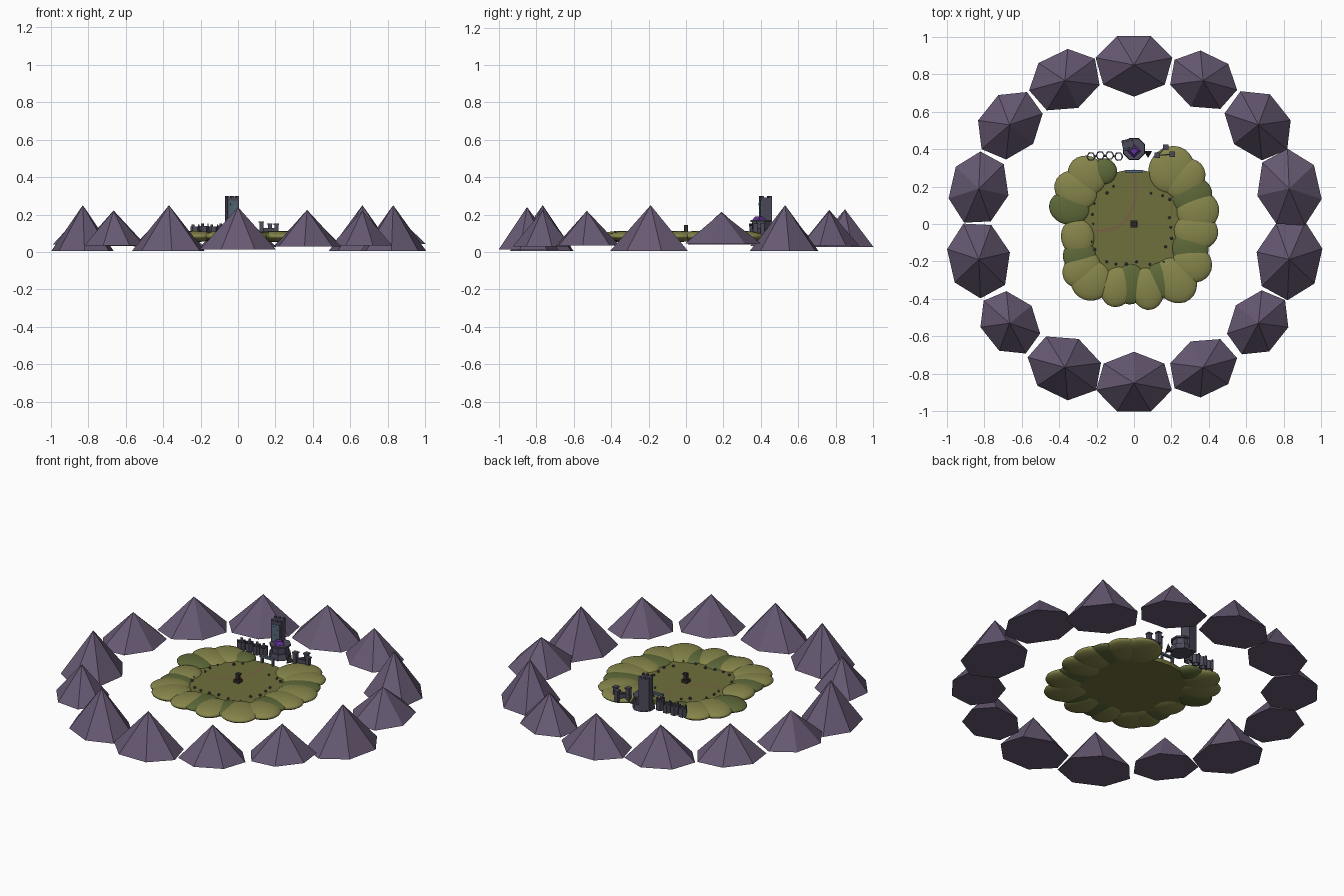
import bpy, bmesh, random
from math import sin, cos, pi, radians
from mathutils import Vector, Matrix

if "Cube" in bpy.data.objects:
    bpy.data.objects.remove(bpy.data.objects["Cube"])

random.seed(4)


def material(name, r, g, b):
    m = bpy.data.materials.new(name)
    m.diffuse_color = (r, g, b, 1)
    m.use_nodes = True
    m.node_tree.nodes["Principled BSDF"].inputs["Base Color"].default_value = m.diffuse_color
    return m


ROCK = material("mountain_rock", .135, .10, .17)
GRASS = material("olive_grass", .24, .235, .07)
MOSS = material("dark_grass", .11, .14, .04)
SOIL = material("meadow", .16, .16, .045)
PATH = material("path_dirt", .18, .13, .06)
STONE = material("castle_stone", .075, .07, .105)
DARK = material("dark_wood", .035, .025, .025)
TEAL = material("teal_glass", .07, .22, .24)
SLATE = material("slate_panel", .09, .13, .18)
PURPLE = material("purple_crystal", .12, .03, .30)


def finish(name, mat):
    o = bpy.context.object
    o.name = name
    o.data.materials.append(mat)
    return o


def cone(name, loc, r1, r2, h, n, mat, rot=0.0, caps='NGON'):
    # loc is the centre of the base
    bpy.ops.mesh.primitive_cone_add(vertices=n, radius1=r1, radius2=r2, depth=h, end_fill_type=caps,
                                    location=(loc[0], loc[1], loc[2] + h / 2), rotation=(0, 0, rot))
    return finish(name, mat)


def box(name, loc, size, mat, rot=0.0):
    bpy.ops.mesh.primitive_cube_add(size=1, location=loc, rotation=(0, 0, rot))
    bpy.context.object.scale = size
    return finish(name, mat)


# Ring of fourteen seven-sided mountains: (apex z, tangential radius)
peaks = [(.21, .215), (.25, .205), (.22, .19), (.228, .21), (.225, .20), (.222, .20), (.215, .20),
         (.25, .21), (.22, .185), (.25, .208), (.24, .207), (.225, .19), (.22, .19), (.25, .22)]
for i, (top, rt) in enumerate(peaks):
    a = 2 * pi * (i + .5) / 14
    base = .254 - top
    o = cone("mountain", (.85 * cos(a), .85 * sin(a), base), 1, 0, top - base, 7, ROCK)
    # one base corner points to the centre of the ring
    o.data.transform(Matrix.Rotation(pi - pi / 2, 4, 'Z'))
    o.rotation_euler[2] = a
    o.scale = (rt * .81, rt, 1)

# Meadow disc
o = cone("meadow_disc", (0, -.02, .065), .31, .31, .025, 40, SOIL)
o.scale = (1.02, 1, 1)

# Flattened hills around the meadow: x, y, radial radius, tangential radius, material
hills = [(.20, .29, .13, .12, 0), (.27, .24, .12, .10, 0), (.31, .15, .11, .10, 1), (.34, .07, .115, .11, 0),
         (.33, -.04, .12, .10, 0), (.30, -.13, .10, .10, 1), (.31, -.21, .11, .10, 0),
         (.22, -.30, .13, .11, 0), (.15, -.30, .10, .09, 1), (.07, -.345, .115, .09, 0),
         (-.02, -.32, .11, .09, 1), (-.09, -.335, .11, .09, 0), (-.23, -.30, .11, .11, 0),
         (-.28, -.24, .11, .09, 0), (-.29, -.17, .09, .09, 1), (-.30, -.07, .09, .10, 0),
         (-.345, .085, .11, .09, 1), (-.31, .18, .12, .10, 0), (-.25, .26, .11, .10, 0), (-.16, .28, .07, .07, 1)]
for x, y, rr, rt, dark in hills:
    a = Vector((x, y)).angle_signed(Vector((1, 0)))
    bpy.ops.mesh.primitive_uv_sphere_add(segments=24, ring_count=12, radius=1, location=(x, y, .083), rotation=(0, 0, a))
    o = finish("hill", MOSS if dark else GRASS)
    o.scale = (rr, rt, .026 if dark else .03)
    bpy.ops.object.shade_smooth()

# Two curved paths meeting in the middle of the meadow


def ribbon(name, pts):
    bm = bmesh.new()
    last = None
    for i in range(13):
        t = i / 12
        p = (1 - t) ** 2 * pts[0] + 2 * t * (1 - t) * pts[1] + t * t * pts[2]
        d = 2 * (1 - t) * (pts[1] - pts[0]) + 2 * t * (pts[2] - pts[1])
        n = Vector((-d.y, d.x)).normalized() * .009
        pair = [bm.verts.new((*(p + s * n), .0915)) for s in (1, -1)]
        if last:
            bm.faces.new((last[0], last[1], pair[1], pair[0]))
        last = pair
    me = bpy.data.meshes.new(name)
    bm.to_mesh(me)
    bm.free()
    me.materials.append(PATH)
    bpy.context.collection.objects.link(bpy.data.objects.new(name, me))


ribbon("north_path", [Vector((0, .27)), Vector((.04, .08)), Vector((-.08, -.01))])
ribbon("west_path", [Vector((-.08, -.01)), Vector((-.14, -.05)), Vector((-.27, -.03))])

# Ring of small stones
for i in range(22):
    a = 2 * pi * i / 22 + random.uniform(-.08, .08)
    if abs(a - pi / 2) < .25:
        continue
    r = random.uniform(.19, .25)
    bpy.ops.mesh.primitive_ico_sphere_add(subdivisions=1, radius=random.uniform(.006, .01),
                                          location=(r * cos(a), r * sin(a) - .01, .094))
    finish("meadow_stone", STONE)

# Monument in the middle
box("monument_base", (0, 0, .098), (.036, .036, .018), DARK)
box("monument_pillar", (0, 0, .118), (.02, .02, .04), DARK)
box("monument_head", (.003, 0, .138), (.024, .022, .01), DARK)

# Gate arch at the end of the north path
for s in (1, -1):
    box("gate_post", (s * .036, .28, .10), (.012, .014, .05), STONE)
box("gate_lintel", (0, .28, .128), (.09, .016, .012), SLATE)

# Castle keep with open crystal platform
K = (0, .40)
cone("keep_base", (*K, .09), .064, .058, .035, 8, STONE, pi / 8)
cone("keep_body", (*K, .125), .05, .05, .035, 8, STONE, pi / 8)
cone("keep_platform", (*K, .16), .06, .06, .01, 8, STONE, pi / 8)
bpy.ops.mesh.primitive_cone_add(vertices=4, radius1=.036, radius2=.02, depth=.02, location=(0, .39, .18))
finish("crystal", PURPLE)

# Tall tower behind the crystal, with glowing panel and battlements
T, ang = Vector((-.032, .425)), radians(12)
box("tower_shaft", (*T, .195), (.062, .056, .19), STONE, ang)


def on_tower(x, y):
    return T + Vector((x * cos(ang) - y * sin(ang), x * sin(ang) + y * cos(ang)))


box("tower_panel", (*on_tower(0, -.028), .225), (.046, .006, .10), SLATE, ang)
for x, z in ((-.01, .255), (.01, .235), (-.004, .205)):
    box("tower_window", (*on_tower(x, -.032), z), (.007, .004, .014), TEAL, ang)
for x in (-.025, 0, .025):
    for y in (-.022, .022):
        box("tower_merlon", (*on_tower(x, y), .294), (.012, .012, .012), STONE, ang)

# West wall: open hexagonal turrets with battlements
for x, y, top in ((-.23, .36, .137), (-.18, .366, .14), (-.13, .366, .137), (-.082, .36, .142)):
    o = cone("turret", (x, y, .085), .025, .025, top - .085, 6, STONE, pi / 6, 'NOTHING')
    m = o.modifiers.new("wall", 'SOLIDIFY')
    m.thickness = .007
    for k in range(0, 6, 2):
        a = k * pi / 3
        box("turret_merlon", (x + .02 * cos(a), y + .02 * sin(a), top + .005), (.007, .013, .012), STONE, a)
for x in (-.205, -.155, -.106):
    box("west_wall", (x, .363, .105), (.02, .008, .03), STONE)

# East wall: pointed spire, square posts and thin rails
cone("spire", (.075, .378, .085), .026, 0, .05, 3, DARK, pi)
posts = [(.125, .367, .16), (.17, .41, .15), (.205, .372, .148)]
for x, y, top in posts:
    box("wall_post", (x, y, (top + .085) / 2), (.022, .022, top - .085), STONE)
    box("post_cap", (x, y, top), (.029, .029, .007), STONE)
for (x0, y0, _), (x1, y1, _) in ((posts[0], posts[1]), (posts[0], posts[2])):
    d = Vector((x1 - x0, y1 - y0))
    box("wall_rail", ((x0 + x1) / 2, (y0 + y1) / 2, .115), (d.length, .006, .025), STONE,
        -d.angle_signed(Vector((1, 0))) * -1)
